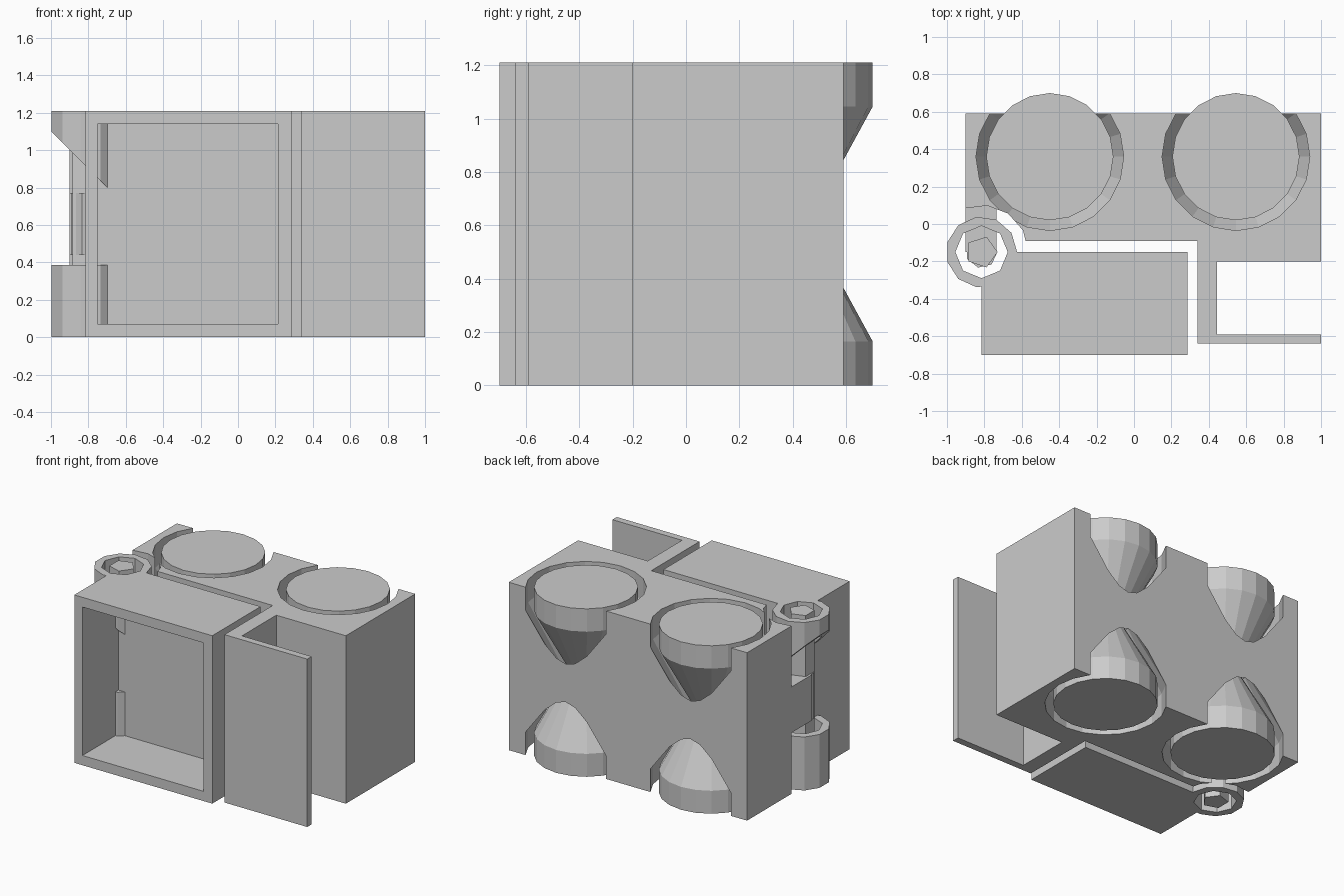
import bpy, bmesh, math
from mathutils import Vector

cube = bpy.data.objects.get("Cube")
if cube:
    bpy.data.objects.remove(cube, do_unlink=True)

H = 1.21                      # full height of every part
HINGE = (-0.815, -0.15)       # hinge axis in plan
SPOOL_X = (-0.45, 0.545)
SPOOL_Y = 0.36

grey = bpy.data.materials.new("plain grey")
grey.use_nodes = True
grey.diffuse_color = (0.6, 0.6, 0.6, 1)
grey.node_tree.nodes["Principled BSDF"].inputs["Base Color"].default_value = (0.6, 0.6, 0.6, 1)


def finish(name, bm):
    bmesh.ops.recalc_face_normals(bm, faces=bm.faces)
    mesh = bpy.data.meshes.new(name)
    bm.to_mesh(mesh)
    bm.free()
    mesh.materials.append(grey)
    obj = bpy.data.objects.new(name, mesh)
    bpy.context.collection.objects.link(obj)
    return obj


def prism(name, outline, z0=0, z1=H):
    """Extrude a plan outline upwards."""
    bm = bmesh.new()
    face = bm.faces.new([bm.verts.new((x, y, z0)) for x, y in outline])
    top = bmesh.ops.extrude_face_region(bm, geom=[face])["geom"]
    bmesh.ops.translate(bm, vec=(0, 0, z1 - z0),
                        verts=[v for v in top if isinstance(v, bmesh.types.BMVert)])
    return finish(name, bm)


def box(name, x0, x1, y0, y1, z0=0, z1=H):
    return prism(name, [(x0, y0), (x1, y0), (x1, y1), (x0, y1)], z0, z1)


def ring_points(centre, r, sides):
    return [(centre[0] + r * math.cos(math.tau * i / sides),
             centre[1] + r * math.sin(math.tau * i / sides)) for i in range(sides)]


def post(name, r, sides, z0=0, z1=H):
    return prism(name, ring_points(HINGE, r, sides), z0, z1)


def hourglass(name, x, r, waist, over=0):
    """Two cones meeting at a waist, with short straight ends."""
    straight = 0.165
    levels = [(-over, r), (straight, r), (H / 2, waist), (H - straight, r), (H + over, r)]
    bm = bmesh.new()
    rings = [[bm.verts.new((px, py, z)) for px, py in ring_points((x, SPOOL_Y), rad, 20)]
             for z, rad in levels]
    for low, high in zip(rings, rings[1:]):
        for i in range(20):
            j = (i + 1) % 20
            bm.faces.new((low[i], low[j], high[j], high[i]))
    bm.faces.new(rings[0])
    bm.faces.new(rings[-1])
    return finish(name, bm)


def combine(target, other, operation):
    """Apply a boolean and drop the second object."""
    mod = target.modifiers.new("join", 'BOOLEAN')
    mod.object, mod.operation, mod.solver = other, operation, 'EXACT'
    bpy.context.view_layer.objects.active = target
    bpy.ops.object.modifier_apply(modifier=mod.name)
    bpy.data.objects.remove(other, do_unlink=True)


# Main body with the L-shaped side plate
body = prism("main_body", [(-0.9, 0.59), (-0.9, -0.09), (0.34, -0.09), (0.34, -0.64),
                           (1, -0.64), (1, -0.59), (0.445, -0.59), (0.445, -0.2),
                           (1, -0.2), (1, 0.59)])
combine(body, post("hinge_clearance", 0.25, 13, -0.1, H + 0.1), 'DIFFERENCE')

# Hourglass sockets, and the loose spools inside them
for side, x in zip(("right", "left"), SPOOL_X):
    combine(body, hourglass("socket", x, 0.395, 0.155, 0.1), 'DIFFERENCE')
    hourglass(side + "_spool", x, 0.34, 0.1)

# Hinge pin and the arm holding it to the body
pin = post("hinge_pin", 0.086, 5)
box("hinge_arm", -0.9, -0.735, HINGE[1], 0.14, 0.44, 0.77)
post("hinge_arm_end", 0.085, 7, 0.44, 0.77)

# Door: an open-fronted tray
door = box("door_tray", -0.815, 0.285, -0.7, -0.15)
combine(door, box("tray_hollow", -0.75, 0.215, -0.8, -0.29, 0.07, 1.14), 'DIFFERENCE')

# Door knuckles: straight below, cut at a 45 degree slope above
combine(door, post("lower_knuckle", 0.19, 11, 0, 0.385), 'UNION')
upper = post("upper_knuckle", 0.19, 11, 0.5, H)
bm = bmesh.new()
bm.from_mesh(upper.data)
cut = bmesh.ops.bisect_plane(bm, geom=bm.verts[:] + bm.edges[:] + bm.faces[:],
                             plane_co=Vector((-1, 0, 1.1)), plane_no=Vector((1, 0, 1)),
                             clear_inner=True)
bmesh.ops.holes_fill(bm, edges=[e for e in bm.edges if e.is_boundary])
bmesh.ops.recalc_face_normals(bm, faces=bm.faces)
bm.to_mesh(upper.data)
bm.free()
combine(door, upper, 'UNION')
combine(door, post("pin_hole", 0.14, 8, -0.1, H + 0.1), 'DIFFERENCE')
